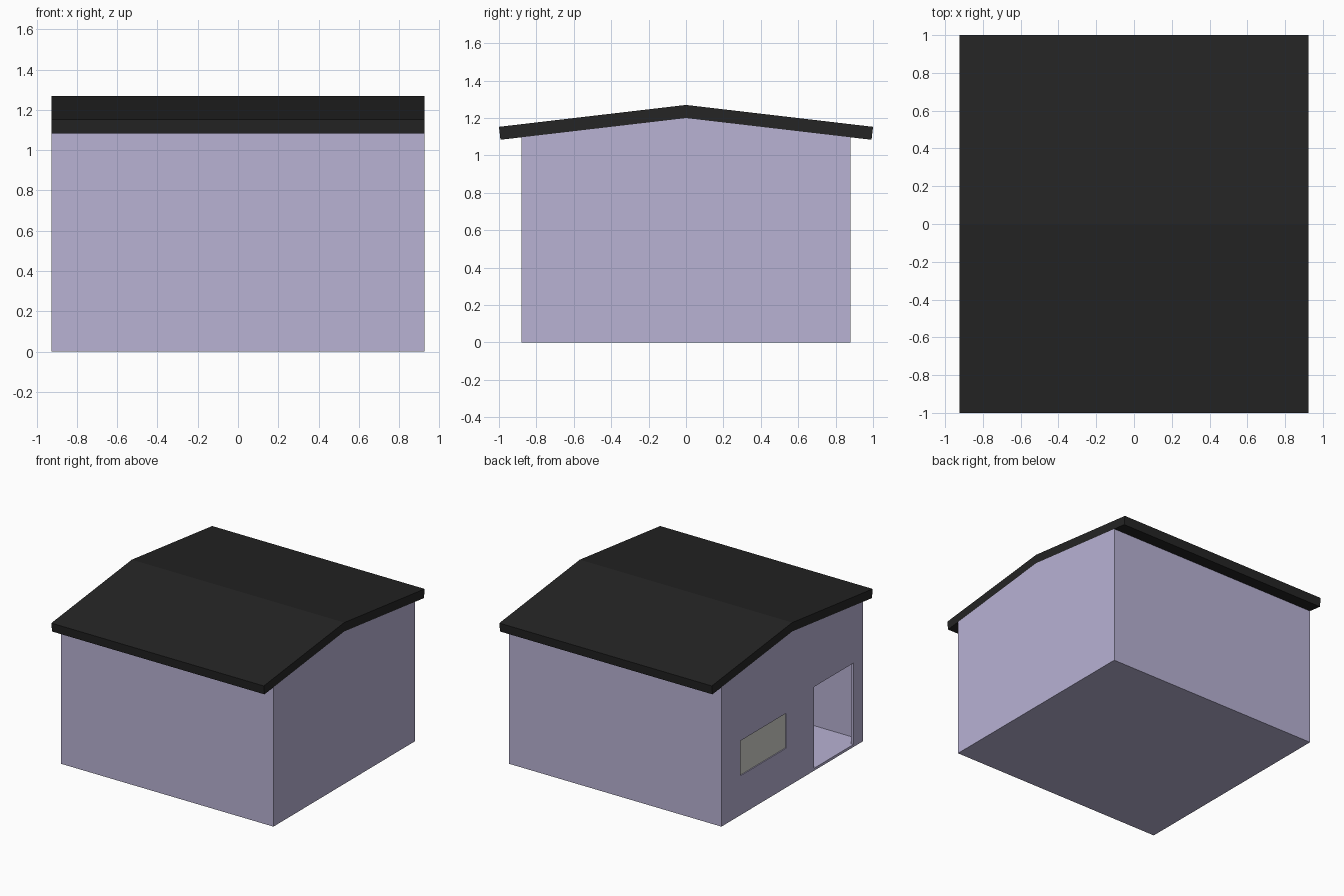
import bpy
import bmesh

if "Cube" in bpy.data.objects:
    bpy.data.objects.remove(bpy.data.objects["Cube"], do_unlink=True)

HALF_X, HALF_Y = 0.925, 0.88   # outer wall faces
WALL, FLOOR = 0.02, 0.02       # thicknesses
RIDGE, SLOPE = 1.2, 0.117      # underside of the roof


def material(name, colour):
    mat = bpy.data.materials.new(name)
    mat.use_nodes = True
    mat.diffuse_color = (*colour, 1)
    mat.node_tree.nodes["Principled BSDF"].inputs["Base Color"].default_value = (*colour, 1)
    return mat


lavender = material("lavender wall", (0.479, 0.445, 0.658))
charcoal = material("charcoal roof", (0.018, 0.018, 0.018))
pale_grey = material("pale grey pane", (0.65, 0.65, 0.60))


def prism(name, profile, x0, x1, mat):
    """Extrude a (y, z) profile along x."""
    bm = bmesh.new()
    face = bm.faces.new([bm.verts.new((x0, y, z)) for y, z in profile])
    new = bmesh.ops.extrude_face_region(bm, geom=[face])["geom"]
    verts = [v for v in new if isinstance(v, bmesh.types.BMVert)]
    bmesh.ops.translate(bm, verts=verts, vec=(x1 - x0, 0, 0))
    bmesh.ops.recalc_face_normals(bm, faces=bm.faces)
    mesh = bpy.data.meshes.new(name)
    bm.to_mesh(mesh)
    bm.free()
    mesh.materials.append(mat)
    obj = bpy.data.objects.new(name, mesh)
    bpy.context.collection.objects.link(obj)
    return obj


def gable(half, bottom, lift=0):
    eave = RIDGE - SLOPE * half + lift
    return [(-half, bottom), (half, bottom), (half, eave), (0, RIDGE + lift), (-half, eave)]


def rect(y0, y1, z0, z1):
    return [(y0, z0), (y1, z0), (y1, z1), (y0, z1)]


def cut(target, cutter):
    cutter.hide_render = True
    mod = target.modifiers.new("cut", "BOOLEAN")
    mod.operation = "DIFFERENCE"
    mod.solver = "EXACT"
    mod.object = cutter
    bpy.context.view_layer.objects.active = target
    bpy.ops.object.modifier_apply(modifier=mod.name)
    bpy.data.objects.remove(cutter, do_unlink=True)


# Hollow walls with a floor, open under the roof
walls = prism("walls_and_floor", gable(HALF_Y, 0), -HALF_X, HALF_X, lavender)
inner_x = HALF_X - WALL
cut(walls, prism("room_cutter", gable(HALF_Y - WALL, FLOOR, 0.1), -inner_x, inner_x, lavender))

# Doorway and window opening in the right gable wall
window = rect(0.075, 0.645, 0.31, 0.585)
for name, hole in (("doorway_cutter", rect(-0.76, -0.27, FLOOR, 0.66)),
                   ("window_cutter", window)):
    cut(walls, prism(name, hole, -HALF_X - 0.05, -HALF_X + 0.1, lavender))

# Window pane set into the wall
prism("window_pane", window, -HALF_X + 0.008, -HALF_X + 0.014, pale_grey)

# Low pitched roof slab with square-cut eaves
roof_profile = [(-0.992, RIDGE - SLOPE * 0.992), (0, RIDGE), (0.992, RIDGE - SLOPE * 0.992),
                (1, 1.153), (0, 1.27), (-1, 1.153)]
prism("roof", roof_profile, -HALF_X, HALF_X, charcoal)
